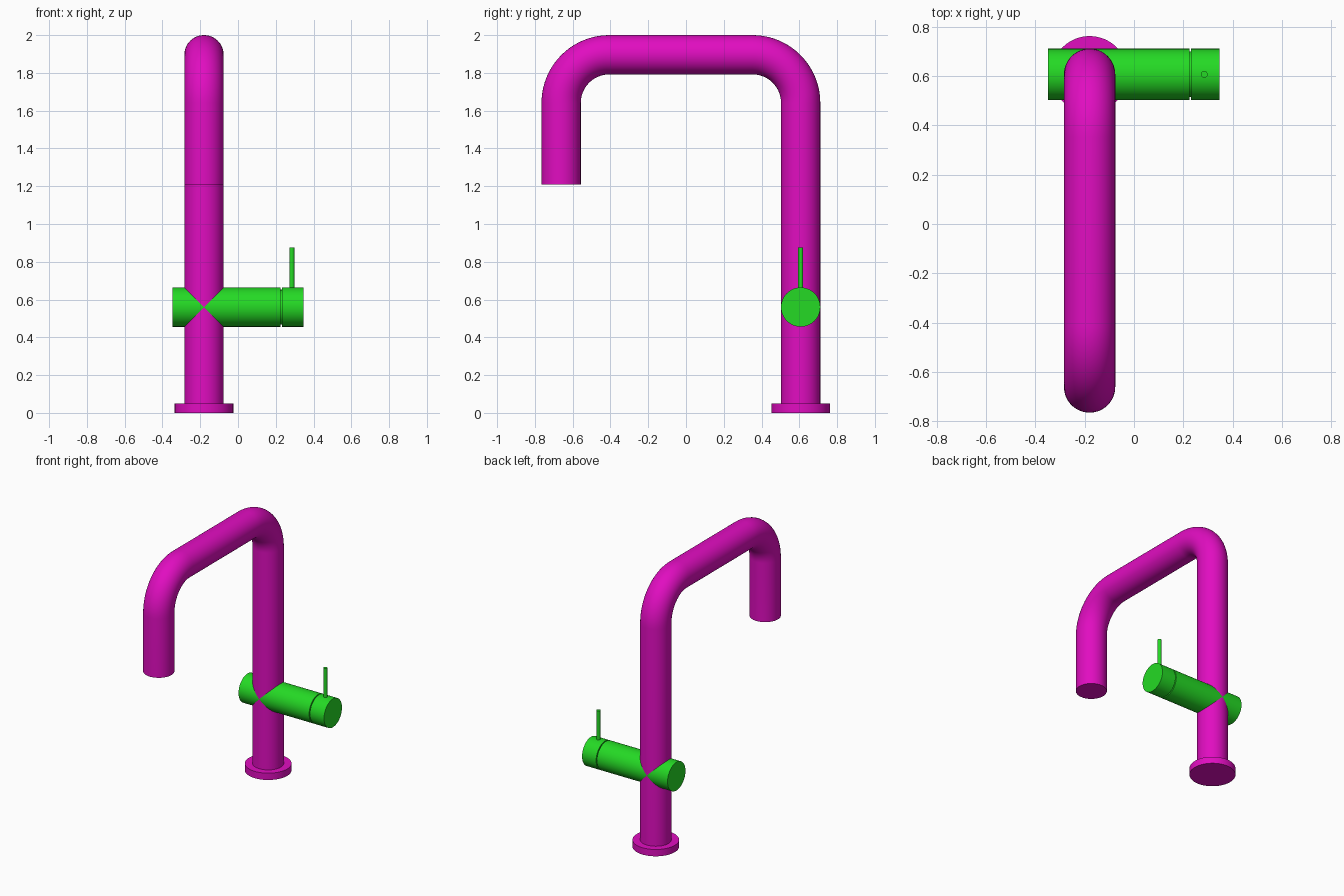
import bpy, bmesh, math
from mathutils import Vector

cube = bpy.data.objects.get("Cube")
if cube:
    bpy.data.objects.remove(cube, do_unlink=True)


def material(name, color):
    m = bpy.data.materials.new(name)
    m.use_nodes = True
    m.diffuse_color = (*color, 1)
    m.node_tree.nodes["Principled BSDF"].inputs["Base Color"].default_value = (*color, 1)
    return m


magenta = material("magenta", (0.75, 0.004, 0.53))
green = material("green", (0.018, 0.70, 0.018))

X, Y = -0.18, 0.607      # column axis
R = 0.104                # pipe radius
HANDLE_Z = 0.56


def sweep(name, path, radii, side, mat, segments=64):
    """Round tube along a planar path; side is the normal of the path's plane."""
    bm = bmesh.new()
    path = [Vector(p) for p in path]
    side = Vector(side)
    rings = []
    for i, p in enumerate(path):
        tangent = (path[min(i + 1, len(path) - 1)] - path[max(i - 1, 0)]).normalized()
        up = tangent.cross(side)
        ring = []
        for k in range(segments):
            a = math.tau * k / segments
            ring.append(bm.verts.new(p + radii[i] * (math.cos(a) * side + math.sin(a) * up)))
        rings.append(ring)
    for a, b in zip(rings, rings[1:]):
        for k in range(segments):
            n = (k + 1) % segments
            bm.faces.new((a[k], a[n], b[n], b[k]))
    bm.faces.new(rings[0])
    bm.faces.new(rings[-1])
    bmesh.ops.recalc_face_normals(bm, faces=bm.faces)
    mesh = bpy.data.meshes.new(name)
    bm.to_mesh(mesh)
    bm.free()
    mesh.materials.append(mat)
    obj = bpy.data.objects.new(name, mesh)
    bpy.context.collection.objects.link(obj)
    bpy.ops.object.select_all(action='DESELECT')
    obj.select_set(True)
    bpy.context.view_layer.objects.active = obj
    bpy.ops.object.shade_smooth_by_angle(angle=math.radians(35))
    return obj


def cylinder(name, start, end, radius, side, mat, segments=64):
    return sweep(name, [start, end], [radius, radius], side, mat, segments)


# Column and spout: one pipe with two rounded bends
BEND, TOP, FRONT, STEPS = 0.255, 1.896, -0.661, 20
path = [(X, Y, 0.02)]
for centre_y, start in ((Y - BEND, 0), (FRONT + BEND, math.pi / 2)):
    for i in range(STEPS + 1):
        a = start + math.pi / 2 * i / STEPS
        path.append((X, centre_y + BEND * math.cos(a), TOP - BEND + BEND * math.sin(a)))
path.append((X, FRONT, 1.21))
sweep("spout_pipe", path, [R] * len(path), (1, 0, 0), magenta)

# Base flange
cylinder("base_flange", (X, Y, 0), (X, Y, 0.05), 0.155, (1, 0, 0), magenta)

# Crosswise valve body, narrow neck and turning knob
for name, x0, x1, r in (("valve_body", -0.348, 0.225, R),
                        ("valve_neck", 0.2, 0.25, 0.092),
                        ("handle_knob", 0.232, 0.346, R)):
    cylinder(name, (x0, Y, HANDLE_Z), (x1, Y, HANDLE_Z), r, (0, 0, 1), green)

# Thin lever on the knob
cylinder("handle_lever", (0.285, Y, HANDLE_Z), (0.285, Y, 0.876), 0.0135, (1, 0, 0), green, 32)
